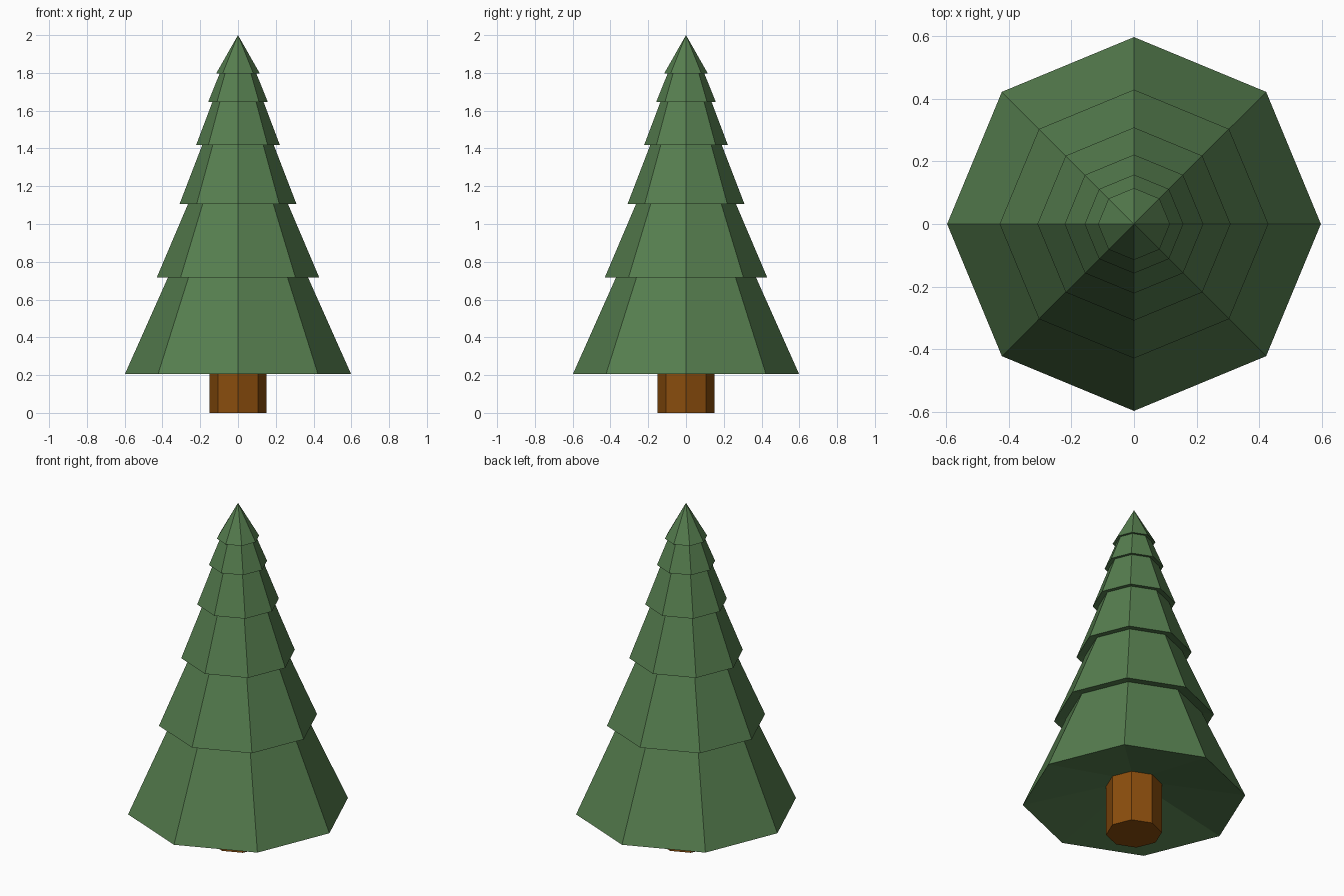
import bpy, bmesh
from math import cos, sin, pi

if "Cube" in bpy.data.objects:
    bpy.data.objects.remove(bpy.data.objects["Cube"])

SIDES = 8


def material(name, color):
    m = bpy.data.materials.new(name)
    m.diffuse_color = color
    m.use_nodes = True
    m.node_tree.nodes["Principled BSDF"].inputs["Base Color"].default_value = m.diffuse_color
    return m


def lathe(name, profile, mat, cap_bottom=False, apex=None):
    """Spin (radius, z) points into an eight-sided shell."""
    bm = bmesh.new()
    rings = [[bm.verts.new((r * cos(2 * pi * i / SIDES), r * sin(2 * pi * i / SIDES), z))
              for i in range(SIDES)] for r, z in profile]
    for a, b in zip(rings, rings[1:]):
        for i in range(SIDES):
            j = (i + 1) % SIDES
            bm.faces.new((a[i], a[j], b[j], b[i]))
    if cap_bottom:
        bm.faces.new(rings[0][::-1])
    if apex is not None:
        tip = bm.verts.new((0, 0, apex))
        for i in range(SIDES):
            bm.faces.new((rings[-1][i], rings[-1][(i + 1) % SIDES], tip))
    me = bpy.data.meshes.new(name)
    bm.to_mesh(me)
    bm.free()
    me.materials.append(mat)
    ob = bpy.data.objects.new(name, me)
    bpy.context.collection.objects.link(ob)
    return ob


bark = material("bark", (0.253, 0.074, 0.004, 1))
needles = material("needles", (0.093, 0.209, 0.078, 1))

# Trunk, ending where it meets the hollow underside of the foliage
lathe("trunk", [(0.15, 0.0), (0.15, 0.30)], bark, cap_bottom=True)

# Foliage: each tier flares to a rim, then tucks back under the next one
rims = [(0.598, 0.207), (0.43, 0.717), (0.309, 1.107), (0.222, 1.417), (0.158, 1.645), (0.115, 1.798)]
tucks = [0.365, 0.26, 0.187, 0.134, 0.095]
profile = [(0.15, 0.30), rims[0]]
for inner, (r, z) in zip(tucks, rims[1:]):
    profile += [(inner, z + 0.2 * (r - inner)), (r, z)]
lathe("foliage", profile, needles, apex=2.0)
